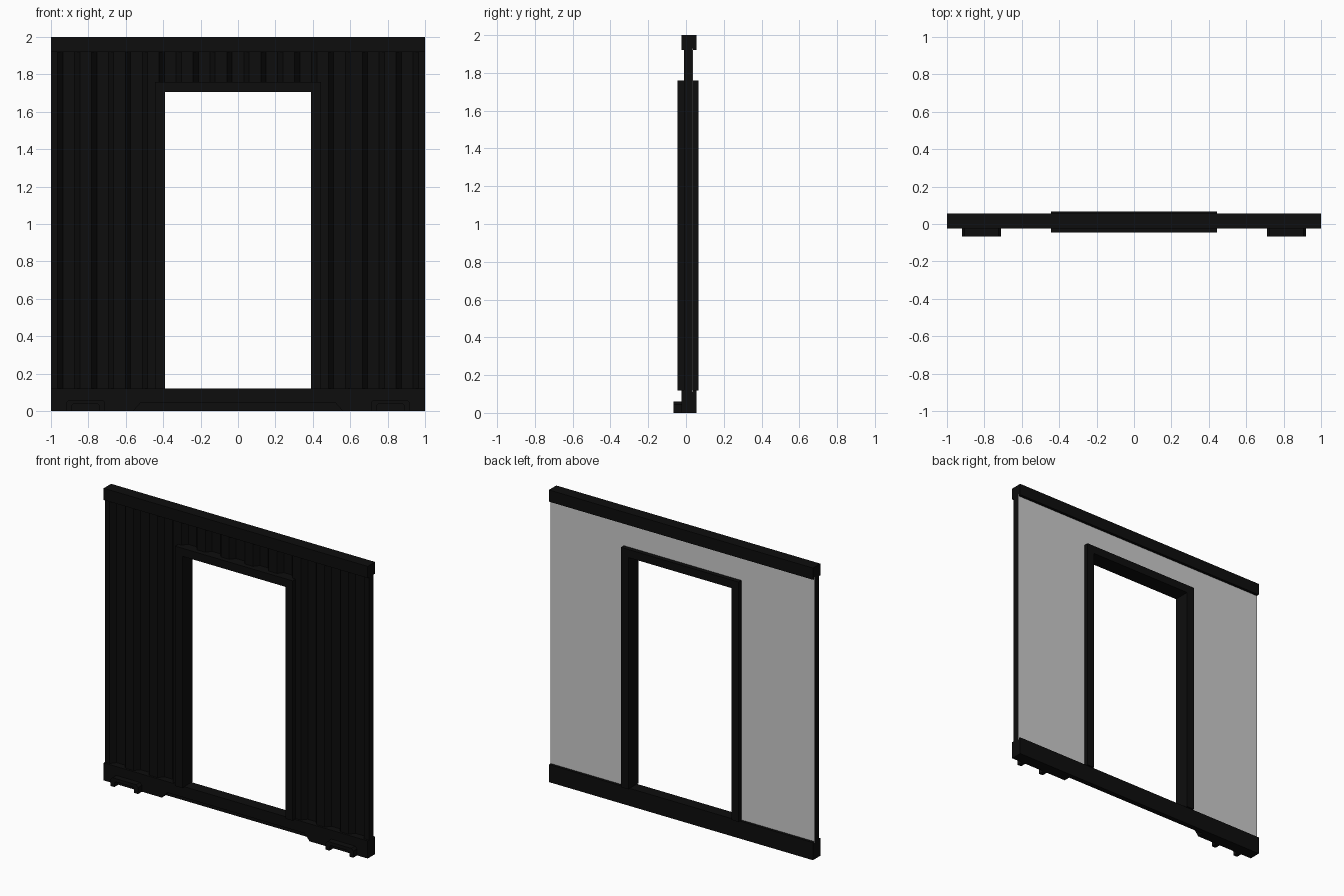
import bpy, bmesh

if "Cube" in bpy.data.objects:
    bpy.data.objects.remove(bpy.data.objects["Cube"])

black = bpy.data.materials.new("black_paint")
black.diffuse_color = (0.004, 0.004, 0.004, 1)
black.use_nodes = True
black.node_tree.nodes["Principled BSDF"].inputs["Base Color"].default_value = black.diffuse_color


def prism(name, pts, axis, lo, hi, mat=black):
    """Extrude a 2D outline: axis 'y' takes (x, z) points, axis 'z' takes (x, y)."""
    bm = bmesh.new()
    place = (lambda p, h: (p[0], h, p[1])) if axis == 'y' else (lambda p, h: (p[0], p[1], h))
    a = [bm.verts.new(place(p, lo)) for p in pts]
    b = [bm.verts.new(place(p, hi)) for p in pts]
    n = len(pts)
    bm.faces.new(a)
    bm.faces.new(b[::-1])
    for i in range(n):
        bm.faces.new((a[i], b[i], b[(i + 1) % n], a[(i + 1) % n]))
    bmesh.ops.recalc_face_normals(bm, faces=bm.faces)
    me = bpy.data.meshes.new(name)
    bm.to_mesh(me)
    bm.free()
    ob = bpy.data.objects.new(name, me)
    bpy.context.collection.objects.link(ob)
    if mat:
        me.materials.append(mat)
    return ob


def rect(x0, x1, z0, z1):
    return [(x0, z0), (x1, z0), (x1, z1), (x0, z1)]


# Corrugation line: 22 slopes alternate between ridge and valley
RIDGE, VALLEY, BACK = -0.011, 0.024, 0.034
wave = [(-1.0, RIDGE)]
for k in range(22):
    c = -0.95 + k * 1.9 / 21
    y0, y1 = (RIDGE, VALLEY) if k % 2 == 0 else (VALLEY, RIDGE)
    wave += [(c - 0.014, y0), (c + 0.014, y1)]
wave.append((1.0, RIDGE))


def wave_y(x):
    for (xa, ya), (xb, yb) in zip(wave, wave[1:]):
        if xa <= x <= xb:
            return ya + (yb - ya) * (x - xa) / (xb - xa)
    return RIDGE


# Corrugated wall sheets with flat grey lining behind
for name, x0, x1, z0, z1 in (("left", -1, -0.42, 0.11, 1.93),
                             ("right", 0.42, 1, 0.11, 1.93),
                             ("header", -0.42, 0.42, 1.73, 1.93)):
    line = [(x0, wave_y(x0))] + [p for p in wave if x0 < p[0] < x1] + [(x1, wave_y(x1))]
    prism(name + "_corrugated_sheet", line + [(x1, BACK), (x0, BACK)], 'z', z0, z1)
    prism(name + "_inner_lining", rect(x0, x1, z0, z1), 'y', BACK, BACK + 0.002, None)

# Top rail
prism("top_rail", rect(-1, 1, 1.92, 2.0), 'y', -0.025, 0.055)

# Bottom rail: full rear plate, front beam with shallow cut-out under the doorway
prism("bottom_rail_rear", rect(-1, 1, 0, 0.12), 'y', 0.02, 0.055)
prism("bottom_rail_front",
      [(-1, 0), (-0.56, 0), (-0.52, 0.045), (0.52, 0.045), (0.56, 0), (1, 0), (1, 0.12), (-1, 0.12)],
      'y', -0.025, 0.02)

# Door frame: two jambs and a lintel in one outline
prism("door_frame",
      [(-0.445, 0.118), (-0.39, 0.118), (-0.39, 1.705), (0.39, 1.705),
       (0.39, 0.118), (0.445, 0.118), (0.445, 1.76), (-0.445, 1.76)],
      'y', -0.045, 0.067)

# Fork pocket brackets: chamfered arches in front of the bottom rail
for side, cx in (("left", -0.815), ("right", 0.815)):
    half = [(0.105, 0), (0.105, 0.045), (0.09, 0.06)]
    inner = [(0.075, 0), (0.075, 0.028), (0.065, 0.038)]
    outline = half + [(-x, z) for x, z in half[::-1]] + [(-x, z) for x, z in inner] + inner[::-1]
    prism(side + "_fork_bracket", [(cx + x, z) for x, z in outline], 'y', -0.067, -0.024)
